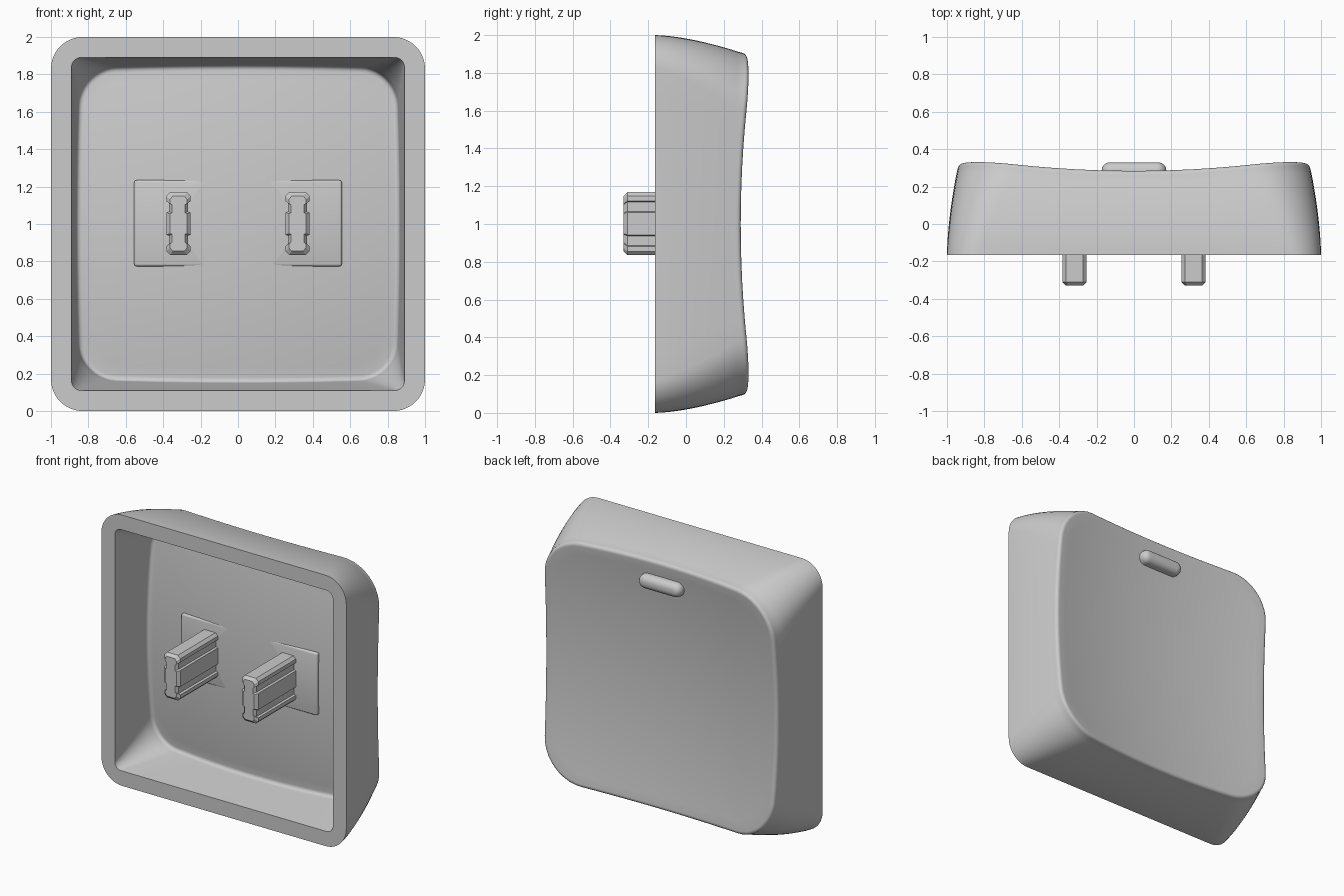
import bpy, bmesh
from math import sin, cos, pi, radians

if "Cube" in bpy.data.objects:
    bpy.data.objects.remove(bpy.data.objects["Cube"], do_unlink=True)

grey = bpy.data.materials.new("plain grey")
grey.use_nodes = True
colour = (0.6, 0.6, 0.6, 1)
grey.diffuse_color = colour
grey.node_tree.nodes["Principled BSDF"].inputs["Base Color"].default_value = colour

MID = 1.0      # height of the centre
RIM = -0.165   # depth of the open rim


def outline(hx, hz, r, bow=0.0, arc=10, side=12):
    """Rounded rectangle in x and z with slightly bowed sides."""
    pts = []
    corners = [(1, 1), (-1, 1), (-1, -1), (1, -1)]
    for i, (sx, sz) in enumerate(corners):
        cx, cz = sx * (hx - r), sz * (hz - r)
        for k in range(arc + 1):
            a = pi / 2 * (i + k / arc)
            pts.append((cx + r * cos(a), cz + r * sin(a)))
        nx, nz = corners[(i + 1) % 4]
        ax, az = pts[-1]
        a = pi / 2 * (i + 1)
        bx, bz = nx * (hx - r) + r * cos(a), nz * (hz - r) + r * sin(a)
        for k in range(1, side):
            f = k / side
            pts.append((ax + (bx - ax) * f, az + (bz - az) * f))
    return [(x * (1 - bow * (z / hz) ** 2), z * (1 - bow * (x / hx) ** 2)) for x, z in pts]


def lift(pts, depth, scale=1.0):
    """Turn an outline into 3D points, depth being a function of x and z."""
    return [(x * scale, depth(x * scale, z * scale), z * scale) for x, z in pts]


def finish(name, bm, angle=35):
    bmesh.ops.remove_doubles(bm, verts=bm.verts, dist=0.00005)
    bmesh.ops.recalc_face_normals(bm, faces=bm.faces)
    mesh = bpy.data.meshes.new(name)
    bm.to_mesh(mesh)
    bm.free()
    obj = bpy.data.objects.new(name, mesh)
    bpy.context.collection.objects.link(obj)
    mesh.materials.append(grey)
    bpy.ops.object.select_all(action="DESELECT")
    obj.select_set(True)
    bpy.context.view_layer.objects.active = obj
    bpy.ops.object.shade_smooth_by_angle(angle=radians(angle))
    return obj


def loft(name, rings, angle=35, x=0.0, z=MID):
    """Skin a list of equal rings and cap both ends."""
    bm = bmesh.new()
    rows = [[bm.verts.new((p[0] + x, p[1], p[2] + z)) for p in ring] for ring in rings]
    n = len(rows[0])
    for a, b in zip(rows, rows[1:]):
        for i in range(n):
            j = (i + 1) % n
            bm.faces.new((a[i], a[j], b[j], b[i]))
    bm.faces.new(rows[0])
    bm.faces.new(rows[-1])
    return finish(name, bm, angle)


def dish(x, z):
    return 0.215 + 0.088 * (x * x + z * z)


def ceiling(x, z):
    return 0.12 + 0.088 * (x * x + z * z)


# Shell: dished back, rounded edge, curved walls, flat rim, hollow inside
rings = []
STEPS = 16
FILLET = 0.03
top = outline(0.95 - FILLET, 0.915 - FILLET, 0.30 - FILLET, 0.02)
for i in range(1, STEPS + 1):
    rings.append(lift(top, dish, i / STEPS))
for i in range(5, -1, -1):
    a = pi / 2 * i / 6
    d = FILLET * (1 - cos(a))
    drop = FILLET * (1 - sin(a))
    rings.append(lift(outline(0.95 - d, 0.915 - d, 0.30 - d, 0.02),
                      lambda x, z: dish(x, z) - drop))
for i in range(11, -1, -1):
    t = i / 12
    e = t ** 1.6
    rings.append(lift(outline(1 - 0.05 * e, 1 - 0.085 * e, 0.17 + 0.13 * t, 0.02 * t),
                      lambda x, z: RIM + t * (dish(x, z) - FILLET - RIM)))
for i in range(9):
    t = i / 8
    rings.append(lift(outline(0.89 - 0.025 * t, 0.89 - 0.04 * t, 0.05 + 0.15 * t, 0.02 * t),
                      lambda x, z: RIM + t * (ceiling(x, z) - FILLET - RIM)))
for i in range(1, 6):
    a = pi / 2 * i / 5
    d = FILLET * (1 - cos(a))
    drop = FILLET * (1 - sin(a))
    floor = outline(0.865 - d, 0.85 - d, 0.20 - d, 0.02)
    rings.append(lift(floor, lambda x, z: ceiling(x, z) - drop))
for i in range(STEPS - 1, 0, -1):
    rings.append(lift(floor, ceiling, i / STEPS))
loft("cap_shell", rings)

# Raised marker bar on the dished back
bar = [lift(outline(0.173, 0.052, 0.0515), lambda x, z: 0.24)]
for i in range(7):
    a = pi / 2 * i / 6
    d = 0.045 * (1 - cos(a))
    y = 0.285 + 0.045 * sin(a)
    bar.append(lift(outline(0.173 - d, 0.052 - d, 0.0515 - d), lambda x, z: y))
loft("marker_bar", bar, z=MID + 0.75)

# Mounting plate inside the shell
bm = bmesh.new()
bmesh.ops.create_cube(bm, size=1)
for v in bm.verts:
    v.co = (v.co.x * 1.11, 0.164 + v.co.y * 0.074, MID + 0.004 + v.co.z * 0.46)
bmesh.ops.bevel(bm, geom=bm.edges[:], offset=0.012, segments=3, profile=0.5, affect="EDGES")
finish("mounting_plate", bm)

# Two notched stems with chamfered tips
quarter = [(0.065, 0.06), (0.05, 0.065), (0.05, 0.115), (0.065, 0.12), (0.065, 0.147), (0.045, 0.167)]
right_half = [(x, -z) for x, z in reversed(quarter)] + quarter
profile = right_half + [(-x, -z) for x, z in right_half]
tip = [(x * 0.7, z * 0.88) for x, z in profile]
for name, x in (("left_stem", 0.318), ("right_stem", -0.318)):
    loft(name, [lift(profile, lambda x, z: 0.18),
                lift(profile, lambda x, z: -0.31),
                lift(tip, lambda x, z: -0.33)], angle=15, x=x, z=MID + 0.002)
